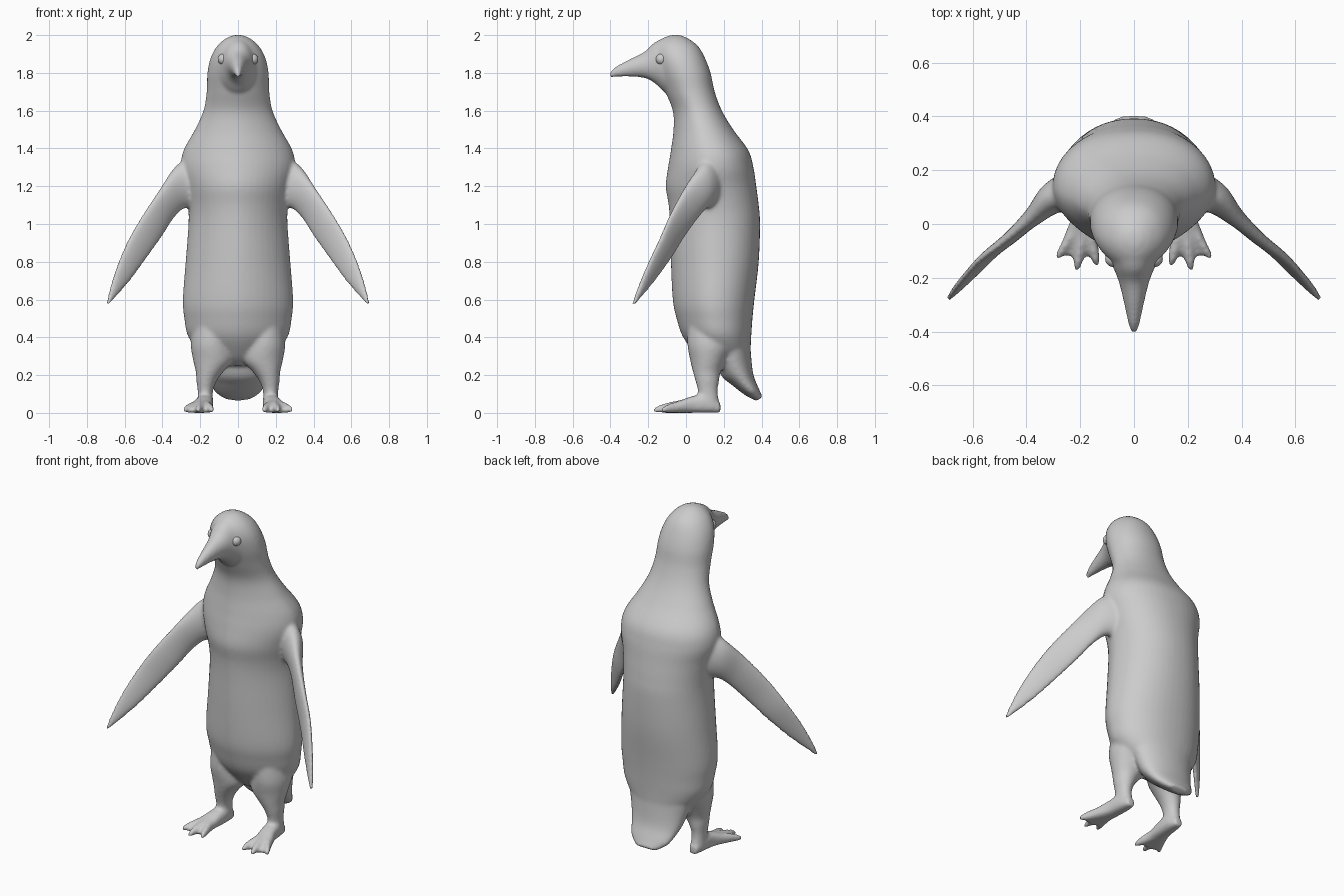
import bpy, bmesh, math
from mathutils import Vector

if "Cube" in bpy.data.objects:
    bpy.data.objects.remove(bpy.data.objects["Cube"])


def spline(rows, steps=6):
    """Catmull-Rom through rows of numbers."""
    out, n = [], len(rows)
    for i in range(n - 1):
        p0, p1, p2, p3 = (rows[max(i - 1, 0)], rows[i], rows[i + 1], rows[min(i + 2, n - 1)])
        for k in range(steps):
            t = k / steps
            out.append([0.5 * (2 * b + (c - a) * t + (2 * a - 5 * b + 4 * c - d) * t * t
                               + (3 * b - a - 3 * c + d) * t ** 3)
                        for a, b, c, d in zip(p0, p1, p2, p3)])
    out.append(list(rows[-1]))
    return out


def loft(bm, sections, side=1, power=2.0, low_power=None, segs=32):
    """Closed skin through oval sections (centre, half axis u, half axis v).
    low_power shapes the half on the -v side."""
    rings = []
    for r in spline([[*c, *u, *v] for c, u, v in sections]):
        c, u, v = Vector(r[:3]), Vector(r[3:6]), Vector(r[6:])
        ring = []
        for i in range(segs):
            a = 2 * math.pi * i / segs
            ca, sa = math.cos(a), math.sin(a)
            e = 2 / (low_power if low_power and sa < 0 else power)
            p = c + u * math.copysign(abs(ca) ** e, ca) + v * math.copysign(abs(sa) ** e, sa)
            ring.append(bm.verts.new((p.x * side, p.y, p.z)))
        rings.append(ring)
    faces = [bm.faces.new(rings[0]), bm.faces.new(rings[-1])]
    for a, b in zip(rings, rings[1:]):
        for i in range(segs):
            j = (i + 1) % segs
            faces.append(bm.faces.new((a[i], a[j], b[j], b[i])))
    bmesh.ops.recalc_face_normals(bm, faces=faces)


def upright(z, x, y0, y1, hw):
    """Horizontal section between front y0 and back y1."""
    return (x, (y0 + y1) / 2, z), (hw, 0, 0), (0, (y1 - y0) / 2, 0)


def facing(y, x, z0, z1, hw):
    """Section facing the front between heights z0 and z1."""
    return (x, y, (z0 + z1) / 2), (hw, 0, 0), (0, 0, (z1 - z0) / 2)


def blade(a, b, thick):
    """Thin flipper section between its outer and inner edge."""
    a, b = Vector(a), Vector(b)
    span = Vector((0.39, -0.40, -0.72))
    n = span.cross(a - b).normalized()
    return (a + b) / 2, (a - b) / 2, n * thick


bm = bmesh.new()

# torso, neck and head
torso = [(0.25, .12, .33, .07), (0.30, .06, .34, .18), (0.40, -.015, .345, .262),
         (0.50, -.05, .352, .284), (0.60, -.07, .362, .292), (0.80, -.08, .385, .277),
         (1.00, -.085, .392, .262), (1.10, -.092, .385, .265), (1.20, -.107, .372, .282),
         (1.30, -.095, .357, .303), (1.39, -.08, .33, .288), (1.50, -.066, .25, .228),
         (1.60, -.07, .19, .183), (1.70, -.11, .152, .166), (1.80, -.15, .13, .162),
         (1.88, -.17, .10, .145), (1.94, -.165, .065, .112), (1.98, -.13, .015, .068),
         (2.00, -.08, -.03, .025)]
loft(bm, [upright(z, 0, f, b, w) for z, f, b, w in torso], power=2.15, low_power=1.75, segs=48)

# beak, growing out of the face
beak = [(-.02, 1.70, 1.97, .13), (-.10, 1.69, 1.985, .108), (-.165, 1.745, 1.962, .076),
        (-.22, 1.773, 1.912, .055), (-.30, 1.78, 1.872, .036), (-.37, 1.778, 1.834, .021),
        (-.403, 1.774, 1.806, .01)]
loft(bm, [facing(y, 0, a, b, w) for y, a, b, w in beak])

# tail
tail = [(.238, .38, .098, .06, .21), (.265, .25, .08, .05, .175), (.30, .175, .057, .027, .152),
        (.35, .112, .034, .02, .122), (.389, .074, .017, .01, .065)]
loft(bm, [((0, y, z), (w, 0, 0), (0, vy, vz)) for y, z, vy, vz, w in tail])

flipper = [((.22, .11, 1.38), (.16, .14, 1.06), .10), ((.32, .08, 1.31), (.275, .11, 1.085), .062),
           ((.40, .0, 1.2), (.34, .065, 1.035), .036), ((.50, -.08, 1.055), (.405, -.01, .93), .025),
           ((.58, -.14, .92), (.49, -.085, .81), .021), ((.64, -.205, .78), (.57, -.165, .70), .018),
           ((.675, -.25, .67), (.633, -.225, .628), .015), ((.695, -.283, .58), (.686, -.274, .57), .01)]
leg = [(.46, .14, .01, .26, .10), (.36, .14, .008, .25, .11), (.28, .132, .022, .215, .106),
       (.22, .15, .036, .185, .074), (.17, .166, .05, .175, .054), (.11, .173, .063, .168, .04),
       (.03, .172, .06, .18, .042)]
sole = [(.182, .172, .05, .025), (.12, .173, .10, .042), (.04, .18, .09, .047),
        (-.04, .198, .062, .06), (-.10, .208, .034, .075), (-.118, .209, .024, .074)]
toe_tips = [(.138, -.155), (.212, -.172), (.286, -.132)]

for side in (1, -1):
    # flippers and legs
    loft(bm, [blade(*s) for s in flipper], side)
    loft(bm, [upright(*s) for s in leg], side)
    # webbed feet with three toes
    loft(bm, [facing(y, x, 0, h, w) for y, x, h, w in sole], side, power=2.6)
    for tx, ty in toe_tips:
        toe = [((.182 + (tx - .182) * t, .04 + (ty - .04) * t, h / 2), (w, 0, 0), (0, 0, h / 2))
               for t, h, w in ((0, .08, .026), (.5, .062, .023), (.85, .042, .018), (1, .022, .008))]
        loft(bm, toe, side, segs=16)

mesh = bpy.data.meshes.new("body")
bm.to_mesh(mesh)
bm.free()
body = bpy.data.objects.new("body", mesh)
bpy.context.collection.objects.link(body)

# fuse the parts into one smooth skin
fuse = body.modifiers.new("fuse", 'REMESH')
fuse.mode = 'VOXEL'
fuse.voxel_size = 0.0095
fuse.use_smooth_shade = True
soften = body.modifiers.new("soften", 'SMOOTH')
soften.factor = 0.5
soften.iterations = 8

# eyes
for side, name in ((1, "left_eye"), (-1, "right_eye")):
    bpy.ops.mesh.primitive_uv_sphere_add(segments=20, ring_count=12, radius=0.03,
                                         location=(side * 0.077, -0.130, 1.872))
    bpy.context.object.name = name
    bpy.ops.object.shade_smooth()
